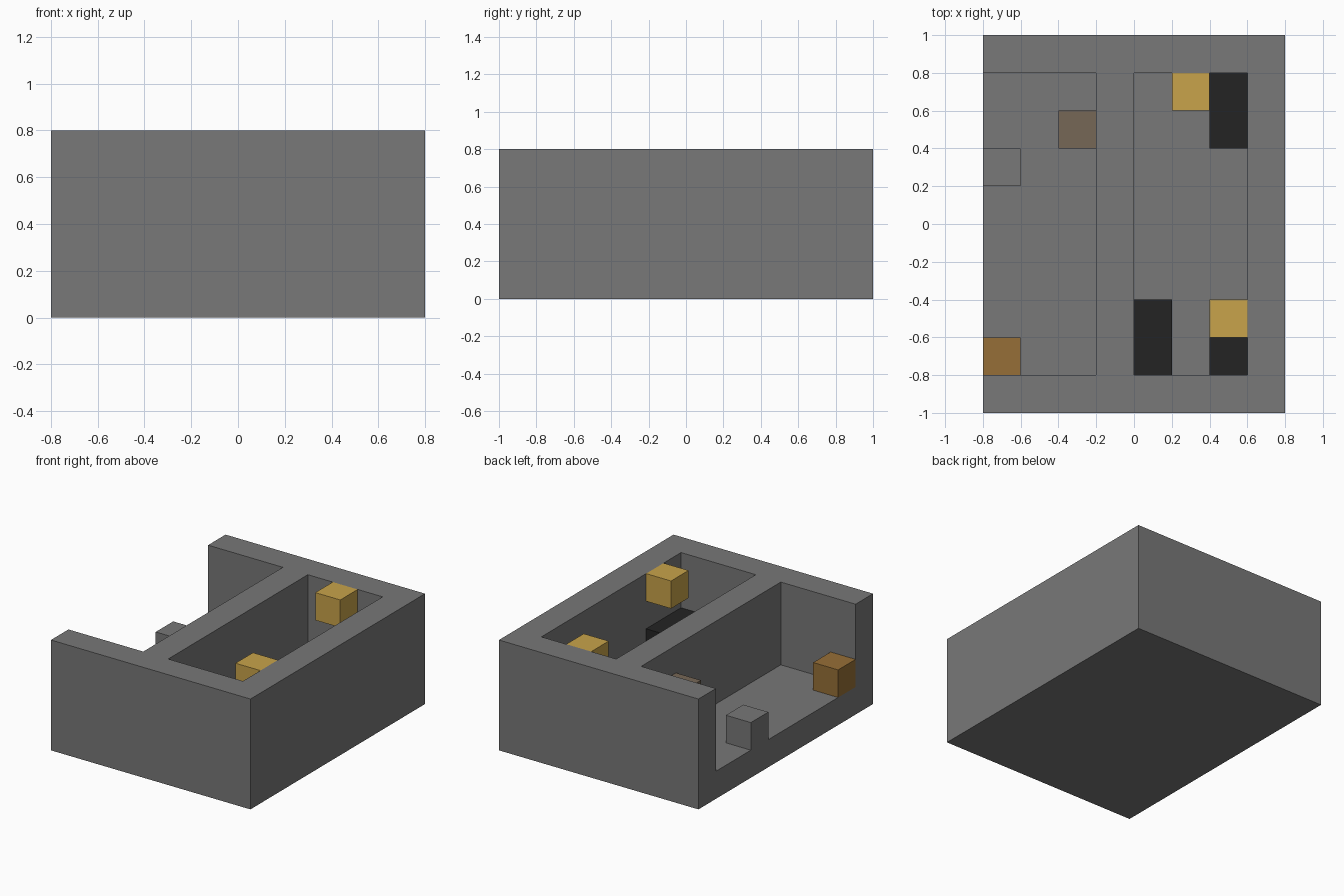
import bpy

cube = bpy.data.objects.get("Cube")
if cube:
    bpy.data.objects.remove(cube, do_unlink=True)


def material(name, r, g, b):
    mat = bpy.data.materials.new(name)
    mat.use_nodes = True
    mat.diffuse_color = (r, g, b, 1)
    mat.node_tree.nodes["Principled BSDF"].inputs["Base Color"].default_value = (r, g, b, 1)
    return mat


stone = material("stone grey", 0.188, 0.188, 0.188)
black = material("black", 0.017, 0.017, 0.017)
yellow = material("lamp yellow", 0.578, 0.366, 0.069)
brown = material("wood brown", 0.305, 0.159, 0.038)
taupe = material("grey brown", 0.181, 0.136, 0.093)


def box(name, low, high, mat):
    """Axis-aligned box between two opposite corners."""
    bpy.ops.mesh.primitive_cube_add(size=1)
    obj = bpy.context.object
    obj.name = obj.data.name = name
    for v in obj.data.vertices:
        v.co = [lo if c < 0 else hi for c, lo, hi in zip(v.co, low, high)]
    obj.data.materials.append(mat)
    return obj


FLOOR = 0.2
UNIT = 0.2

# Building shell: a solid block with an enclosed room and a room open on one side
shell = box("building_shell", (-0.8, -1, 0), (0.8, 1, 0.8), stone)
cutters = [
    box("closed_room_cutter", (0, -0.8, FLOOR), (0.6, 0.8, 1), stone),
    box("open_room_cutter", (-1, -0.8, FLOOR), (-0.2, 0.8, 1), stone),
]
for cutter in cutters:
    cutter.hide_render = True
    mod = shell.modifiers.new("room", "BOOLEAN")
    mod.operation = "DIFFERENCE"
    mod.solver = "EXACT"
    mod.object = cutter
bpy.context.view_layer.objects.active = shell
for mod in list(shell.modifiers):
    bpy.ops.object.modifier_apply(modifier=mod.name)
for cutter in cutters:
    bpy.data.objects.remove(cutter, do_unlink=True)


def block(name, x, y, z, mat, depth=UNIT, height=UNIT):
    return box(name, (x, y, z), (x + UNIT, y + depth, z + height), mat)


# Low black benches in the enclosed room
for name, x, y in (("front_right_bench", 0, -0.8),
                   ("front_left_bench", 0.4, -0.8),
                   ("back_left_bench", 0.4, 0.4)):
    block(name, x, y, FLOOR, black, depth=2 * UNIT)

# Lamps fixed high on the walls
block("front_lamp", 0.4, -0.6, 0.6, yellow)
block("back_lamp", 0.2, 0.6, 0.6, yellow)

# Furniture in the open room
block("wooden_crate", -0.8, -0.8, FLOOR, brown)
block("stone_block", -0.8, 0.2, FLOOR, stone)
block("wall_post", -0.4, 0.4, FLOOR, taupe, height=2 * UNIT)
